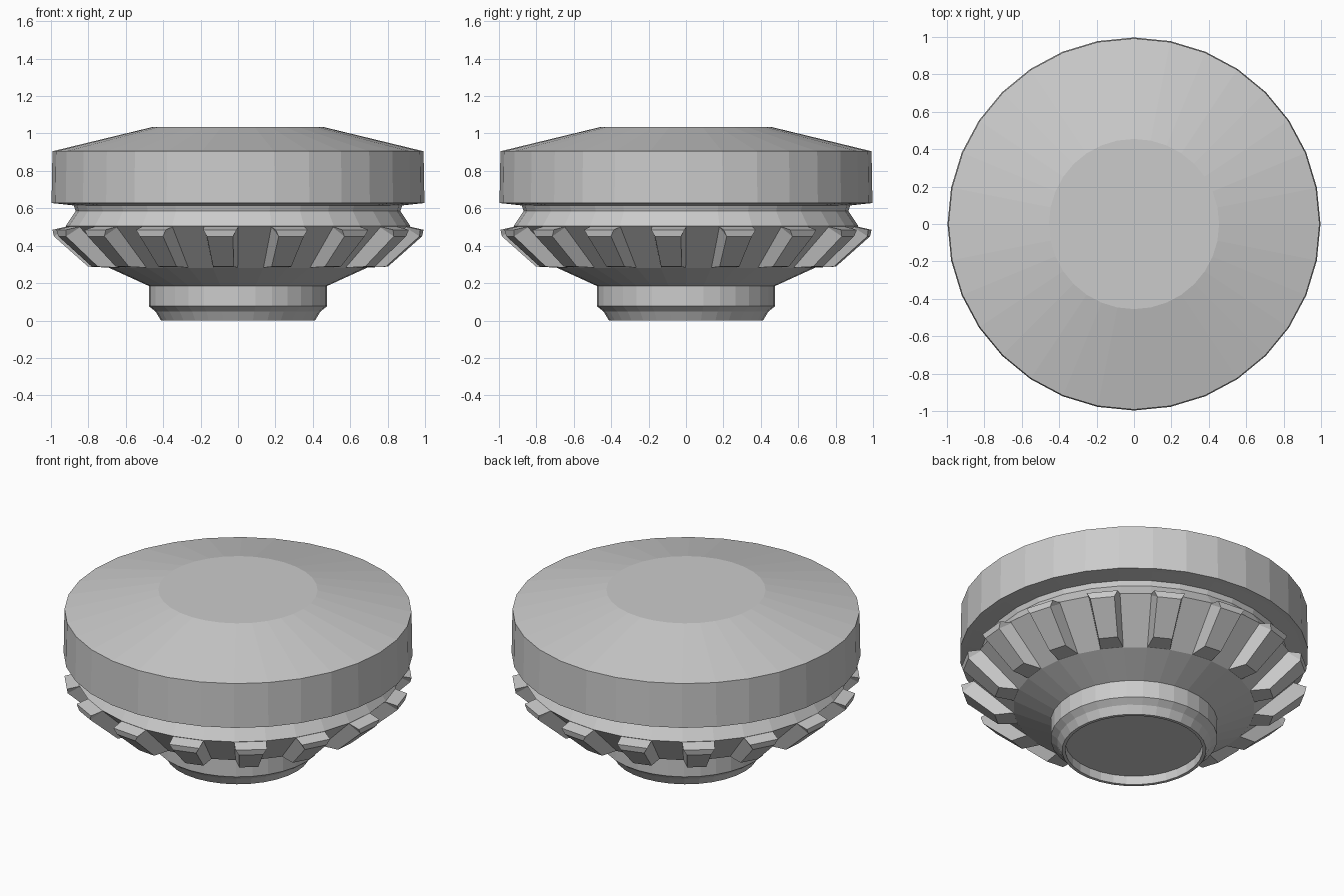
import bpy, bmesh
from math import sin, cos, pi, radians

if "Cube" in bpy.data.objects:
    bpy.data.objects.remove(bpy.data.objects["Cube"])

SIDES = 32


def make_object(name, bm):
    bmesh.ops.recalc_face_normals(bm, faces=bm.faces)
    me = bpy.data.meshes.new(name)
    bm.to_mesh(me)
    bm.free()
    ob = bpy.data.objects.new(name, me)
    bpy.context.collection.objects.link(ob)
    return ob


def lathe(name, profile):
    """Revolve (radius, z) points into a faceted solid with capped ends."""
    bm = bmesh.new()
    rings = [[bm.verts.new((r * cos(2 * pi * i / SIDES), r * sin(2 * pi * i / SIDES), z))
              for i in range(SIDES)] for r, z in profile]
    for a, b in zip(rings, rings[1:]):
        for i in range(SIDES):
            j = (i + 1) % SIDES
            bm.faces.new((a[i], a[j], b[j], b[i]))
    bm.faces.new(rings[0][::-1])
    bm.faces.new(rings[-1])
    return make_object(name, bm)


# Whole turned body: recessed foot, collar, cone, neck, wide cap
lathe("body", [
    (0.393, 0.055), (0.393, 0.0), (0.412, 0.0), (0.44, 0.047), (0.477, 0.077),
    (0.477, 0.185), (0.69, 0.282), (0.922, 0.505), (0.868, 0.585),
    (0.878, 0.615), (0.965, 0.625), (0.997, 0.628), (0.992, 0.905), (0.455, 1.035),
])

# Teeth: one on every second facet of the cone; (radius, z, half width) sections
SECTION = [(0.900, 0.505, 0.093), (0.988, 0.485, 0.090), (0.982, 0.450, 0.070),
           (0.800, 0.288, 0.055), (0.670, 0.282, 0.068)]
bm = bmesh.new()
for k in range(SIDES // 2):
    a = radians(16.875 + 22.5 * k)
    left, right = [[bm.verts.new((r * cos(a) - s * w * sin(a), r * sin(a) + s * w * cos(a), z))
                    for r, z, w in SECTION] for s in (-1, 1)]
    for i in range(5):
        j = (i + 1) % 5
        bm.faces.new((left[i], left[j], right[j], right[i]))
    # side walls split so every face stays flat
    for side in (left, right):
        bm.faces.new((side[0], side[1], side[2]))
        bm.faces.new((side[0], side[2], side[3], side[4]))
make_object("teeth", bm)
